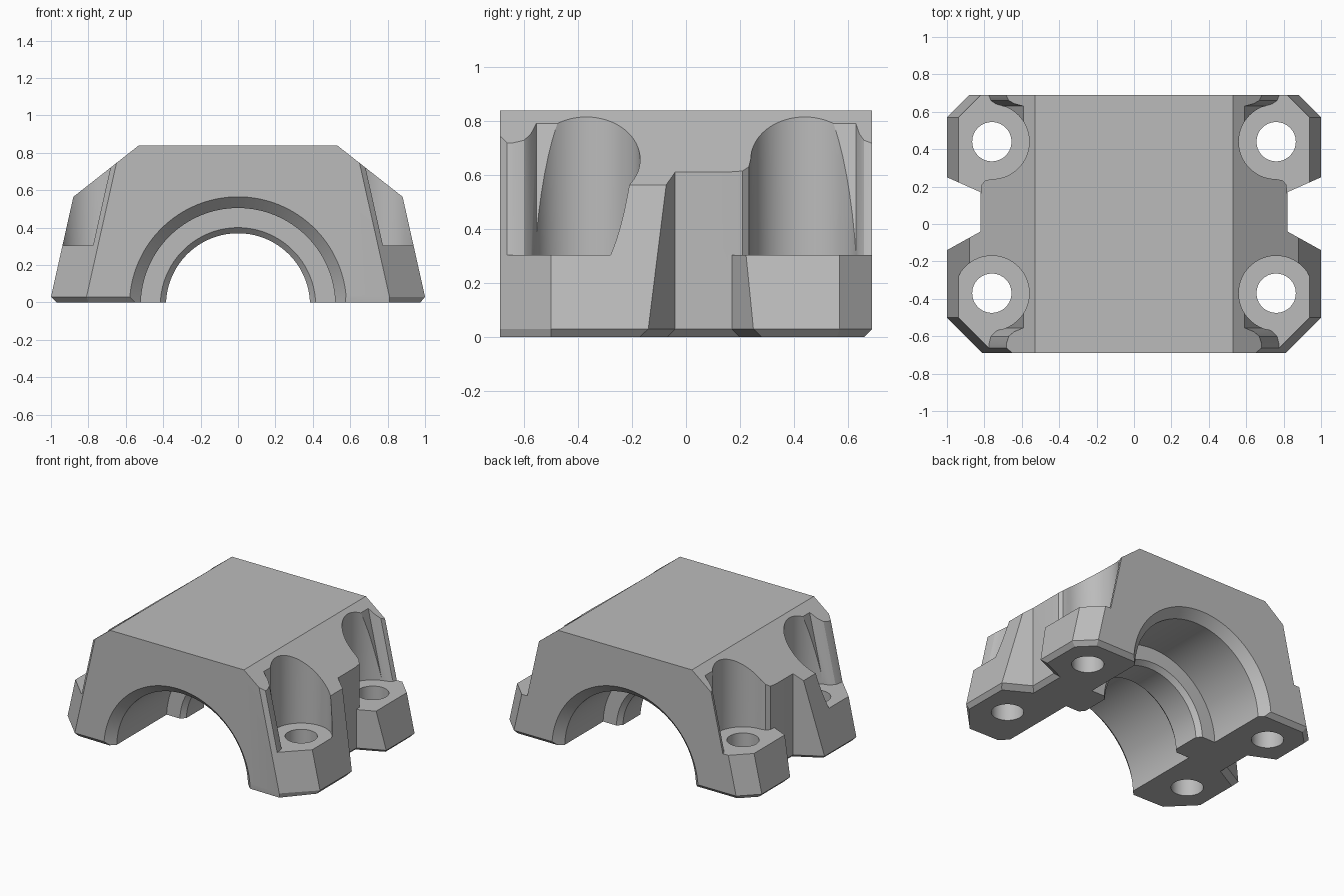
import bpy
import bmesh
from math import sin, cos, tau, radians

if "Cube" in bpy.data.objects:
    bpy.data.objects.remove(bpy.data.objects["Cube"], do_unlink=True)

DRAFT = 0.224      # inward lean of the outer sides per unit of height
FLOOR = 0.305      # height of the bolt seats
TOP = 0.95

metal = bpy.data.materials.new("plain_grey")
metal.use_nodes = True
metal.diffuse_color = (0.5, 0.5, 0.5, 1)
metal.node_tree.nodes["Principled BSDF"].inputs["Base Color"].default_value = (0.5, 0.5, 0.5, 1)


def loft(name, rings):
    """Closed solid skinned through matching rings of points."""
    bm = bmesh.new()
    loops = [[bm.verts.new(p) for p in ring] for ring in rings]
    n = len(loops[0])
    for a, b in zip(loops, loops[1:]):
        for i in range(n):
            j = (i + 1) % n
            bm.faces.new((a[i], a[j], b[j], b[i]))
    bm.faces.new(loops[0])
    bm.faces.new(loops[-1])
    bmesh.ops.recalc_face_normals(bm, faces=bm.faces)
    mesh = bpy.data.meshes.new(name)
    bm.to_mesh(mesh)
    bm.free()
    mesh.materials.append(metal)
    obj = bpy.data.objects.new(name, mesh)
    bpy.context.collection.objects.link(obj)
    return obj


def level(points, z, s=1, lean=0.0):
    """Plan points at height z, mirrored by s and shifted inward by lean."""
    return [(s * (x - lean), y, z) for x, y in points]


def cylinder(name, x, y, r, z0, z1, n=64):
    ring = [(x + r * cos(tau * i / n), y + r * sin(tau * i / n)) for i in range(n)]
    return loft(name, [level(ring, z0), level(ring, z1)])


def combine(target, tool, operation="DIFFERENCE"):
    mod = target.modifiers.new(tool.name, "BOOLEAN")
    mod.operation = operation
    mod.solver = "EXACT"
    mod.object = tool
    bpy.context.view_layer.objects.active = target
    bpy.ops.object.modifier_apply(modifier=mod.name)
    bpy.data.objects.remove(tool, do_unlink=True)


# Drafted block with clipped corners and a chamfered foot
side = [(0.81, -0.69), (1, -0.5), (1, 0.57), (0.88, 0.69)]
foot_left = [(0.81, -0.69), (0.975, -0.5), (0.97, 0.56), (0.87, 0.66)]
foot_right = [(0.80, -0.66), (0.97, -0.49), (0.97, 0.56), (0.87, 0.66)]


def outline(left, right, z, lean=0.0):
    return level(left, z, 1, lean) + level(right, z, -1, lean)[::-1]


cap = loft("bearing_cap", [outline(foot_left, foot_right, 0),
                           outline(side, side, 0.03),
                           outline(side, side, TOP, DRAFT * (TOP - 0.03))])

# Flat top with sloping shoulders
shoulder = [(1.1, -0.1), (1.1, 0.392), (0.53, 0.84)]
profile = shoulder + [(-x, z) for x, z in reversed(shoulder)]
combine(cap, loft("shoulder_shape", [[(x, y, z) for x, z in profile] for y in (-1, 1)]), "INTERSECT")

# Stepped bearing bore with chamfered mouths and a central ring
bore = [(-0.75, 0.64), (-0.63, 0.52), (-0.065, 0.52), (-0.065, 0.415), (-0.035, 0.385),
        (0.165, 0.385), (0.195, 0.415), (0.195, 0.52), (0.63, 0.52), (0.75, 0.64)]
N = 128
combine(cap, loft("bore", [[(r * cos(tau * i / N), y, r * sin(tau * i / N) - 0.015)
                            for i in range(N)] for y, r in bore]))

notch = [(0.82, -0.04), (1.18, -0.24), (1.18, 0.33), (0.82, 0.17)]
notch_foot = [(0.76, -0.10), (1.18, -0.33), (1.18, 0.42), (0.76, 0.23)]
front_slot = [(0.70, -0.37), (0.70, -0.555), (0.74, -0.575), (0.765, -0.6),
              (0.775, -0.64), (0.775, -0.8), (1.4, -0.8), (1.4, -0.37)]
back_slot = [(0.70, 0.44), (0.70, 0.63), (0.74, 0.643), (0.765, 0.66),
             (0.775, 0.685), (0.775, 0.8), (1.4, 0.8), (1.4, 0.44)]
back_opening = [(0.76, 0.5), (0.76, 0.24), (0.795, 0.233), (0.815, 0.21),
                (0.825, 0.1), (1.3, 0.1), (1.3, 0.5)]

for s in (1, -1):
    # Waist notch between the two bolt lugs
    combine(cap, loft("notch", [level(notch_foot, -0.03, s), level(notch, 0.03, s),
                                level(notch, TOP, s)]))
    # Bolt seats, open towards the outside, with through holes
    for y, slot in ((-0.37, front_slot), (0.44, back_slot)):
        combine(cap, cylinder("seat", s * 0.76, y, 0.2, FLOOR, TOP))
        combine(cap, loft("slot", [level(slot, FLOOR, s),
                                   level(slot, TOP, s, DRAFT * (TOP - FLOOR))]))
        combine(cap, cylinder("bolt_hole", s * 0.76, y, 0.105, -0.1, 0.5))
    combine(cap, loft("opening", [level(back_opening, FLOOR, s), level(back_opening, TOP, s)]))

bpy.ops.object.select_all(action="DESELECT")
cap.select_set(True)
bpy.context.view_layer.objects.active = cap
bpy.ops.object.shade_smooth_by_angle(angle=radians(25))
